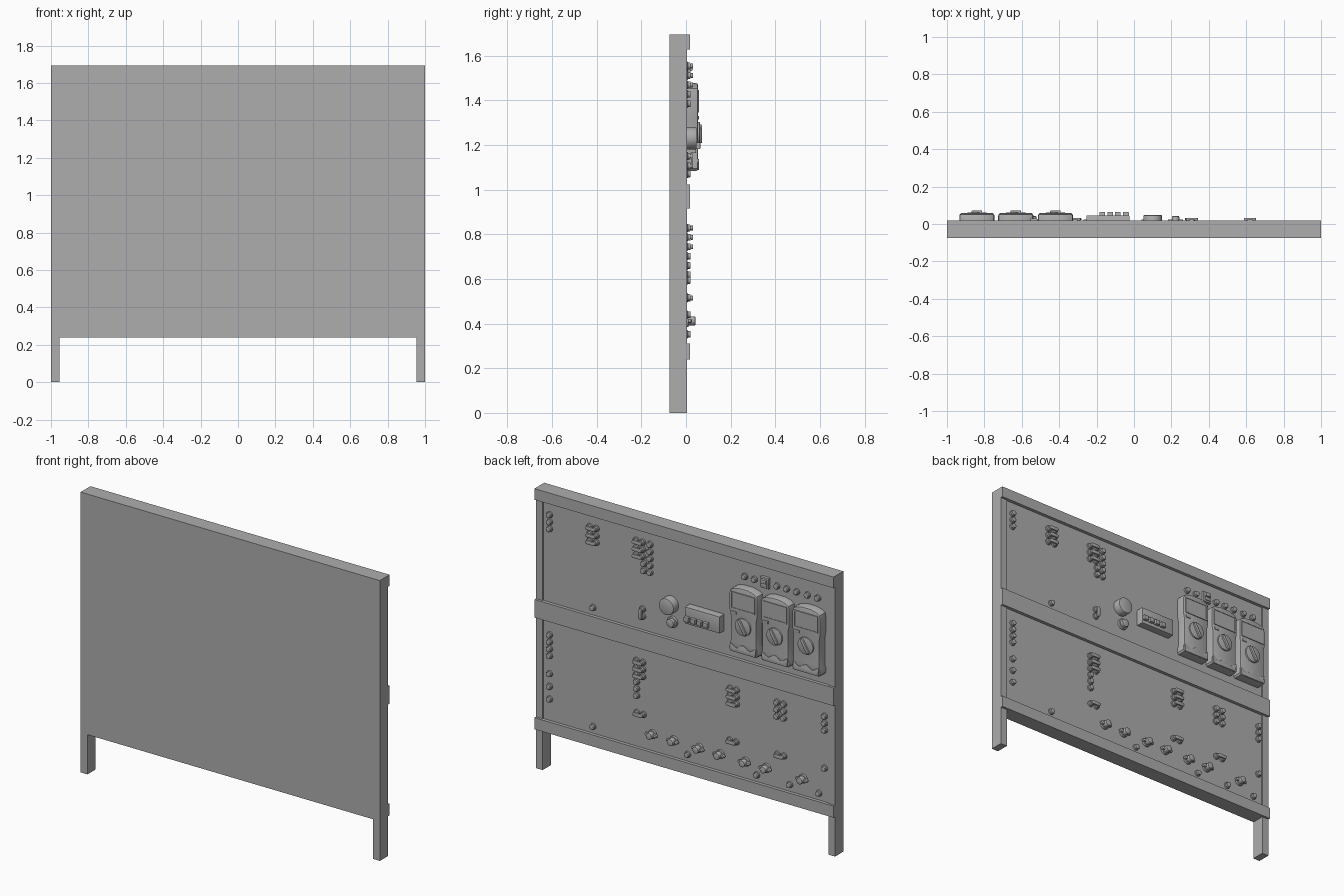
import bpy, bmesh, math

if "Cube" in bpy.data.objects:
    bpy.data.objects.remove(bpy.data.objects["Cube"])

grey = bpy.data.materials.new("plain_grey")
grey.diffuse_color = (0.42, 0.42, 0.42, 1)
grey.use_nodes = True
grey.node_tree.nodes["Principled BSDF"].inputs["Base Color"].default_value = grey.diffuse_color


def prism(bm, pts, y0, y1, bevel=0.0):
    """Extrude an x/z outline from y0 (hidden side) to y1, optionally rounding the outer rim."""
    a = [bm.verts.new((x, y0, z)) for x, z in pts]
    b = [bm.verts.new((x, y1, z)) for x, z in pts]
    n = len(pts)
    faces = [bm.faces.new(a[::-1]), bm.faces.new(b)]
    for i in range(n):
        j = (i + 1) % n
        faces.append(bm.faces.new((a[i], a[j], b[j], b[i])))
    bmesh.ops.recalc_face_normals(bm, faces=faces)
    if bevel:
        bmesh.ops.bevel(bm, geom=list(faces[1].edges), offset=bevel, segments=2,
                        profile=0.5, affect='EDGES', clamp_overlap=True)


def rect(x0, x1, z0, z1):
    return [(x0, z0), (x1, z0), (x1, z1), (x0, z1)]


def circle(x, z, r, n=20):
    return [(x + r * math.cos(2 * math.pi * i / n), z + r * math.sin(2 * math.pi * i / n)) for i in range(n)]


def stadium(x, z, half, r, angle=0.0, n=8):
    """Rounded bar outline, lying along the given angle."""
    out = []
    for s, start in ((1, -math.pi / 2), (-1, math.pi / 2)):
        for i in range(n + 1):
            t = start + math.pi * i / n
            u, v = s * half + r * math.cos(t), r * math.sin(t)
            out.append((x + u * math.cos(angle) - v * math.sin(angle),
                        z + u * math.sin(angle) + v * math.cos(angle)))
    return out


def finish(bm, name, smooth=True):
    me = bpy.data.meshes.new(name)
    bm.to_mesh(me)
    bm.free()
    me.materials.append(grey)
    if smooth:
        me.polygons.foreach_set("use_smooth", [True] * len(me.polygons))
        me.set_sharp_from_angle(angle=math.radians(35))
    ob = bpy.data.objects.new(name, me)
    bpy.context.collection.objects.link(ob)
    return ob


def slab(name, x0, x1, z0, z1, y0, y1):
    bm = bmesh.new()
    prism(bm, rect(x0, x1, z0, z1), y0, y1)
    finish(bm, name, False)


FRONT, BACK, FACE = -0.074, 0.005, -0.001

# frame: uprights, panels and the three cross rails
slab("left_upright", -1, -0.955, 0, 1.694, FRONT, BACK)
slab("right_upright", 0.955, 1, 0, 1.694, FRONT, BACK)
slab("lower_panel", -0.955, 0.955, 0.24, 0.97, FRONT, FACE)
slab("upper_panel", -0.955, 0.955, 0.97, 1.694, FRONT, FACE)
for label, z0, z1 in (("bottom", 0.24, 0.31), ("middle", 0.915, 1.024), ("top", 1.627, 1.694)):
    slab(label + "_rail", -1, 1, z0, z1, FACE - 0.002, 0.019)


# sockets: collar plus a narrower post
def socket(bm, x, z):
    prism(bm, circle(x, z, 0.019), FACE, 0.008, 0.002)
    prism(bm, circle(x, z, 0.015), 0.008, 0.02, 0.003)


# bridge plugs: two sockets joined by a rounded bar
def bridge(bm, x, z, angle=0.0):
    dx, dz = 0.022 * math.cos(angle), 0.022 * math.sin(angle)
    for s in (-1, 1):
        socket(bm, x + s * dx, z + s * dz)
        prism(bm, circle(x + s * dx, z + s * dz, 0.008, 12), 0.02, 0.024)
    prism(bm, stadium(x, z, 0.022, 0.011, angle), 0.022, 0.032, 0.003)


UP = (1.554, 1.511, 1.469)
LOW = (0.828, 0.786, 0.744)

bm = bmesh.new()
for z in UP:
    socket(bm, 0.91, z)
for z in UP + (1.427, 1.385):
    socket(bm, 0.238, z)
for z in (1.427, 1.385):
    socket(bm, 0.28, z)
for x in (-0.395, -0.46, -0.61, -0.675, -0.742, -0.814, -0.883):
    socket(bm, x, 1.53)
socket(bm, 0.62, 1.07)
finish(bm, "upper_sockets")

bm = bmesh.new()
for z in LOW + (0.702, 0.593, 0.517, 0.44):
    socket(bm, 0.91, z)
for z in (0.702, 0.66, 0.618):
    socket(bm, 0.328, z)
for z in LOW:
    for x in (-0.61, -0.655, -0.928):
        socket(bm, x, z)
socket(bm, -0.928, 0.514)
for x in (0.62, -0.013, -0.475, -0.695, -0.89):
    socket(bm, x, 0.352)
finish(bm, "lower_sockets")

bm = bmesh.new()
for z in UP:
    bridge(bm, 0.62, z)
    bridge(bm, 0.31, z)
bridge(bm, 0.288, 1.128, math.pi / 2)
for z in LOW:
    bridge(bm, 0.308, z)
    bridge(bm, -0.318, z)
for x in (0.305, -0.315, -0.635):
    bridge(bm, x, 0.514)
finish(bm, "bridge_plugs")

# selector knobs along the bottom
bm = bmesh.new()
for x in (0.222, 0.08, -0.09, -0.23, -0.4, -0.54, -0.785):
    z = 0.412
    prism(bm, circle(x, z, 0.027, 24), FACE, 0.012, 0.003)
    prism(bm, stadium(x, z, 0.031, 0.009), 0.01, 0.024, 0.003)
    prism(bm, circle(x, z, 0.02, 20), 0.012, 0.042, 0.004)
finish(bm, "selector_knobs")

# round lamp and small push button
bm = bmesh.new()
prism(bm, circle(0.1, 1.23, 0.05, 32), FACE, 0.048, 0.006)
finish(bm, "round_lamp")
bm = bmesh.new()
prism(bm, circle(0.087, 1.127, 0.033, 28), FACE, 0.014, 0.003)
prism(bm, circle(0.087, 1.127, 0.025, 24), 0.014, 0.032, 0.005)
finish(bm, "push_button")

# button box
bm = bmesh.new()
prism(bm, rect(-0.255, -0.025, 1.163, 1.264), FACE, 0.045, 0.003)
finish(bm, "button_box_body")
bm = bmesh.new()
for x in (-0.17, -0.128, -0.086, -0.043):
    prism(bm, rect(x - 0.015, x + 0.015, 1.182, 1.21), 0.044, 0.064, 0.002)
finish(bm, "button_box_buttons")

# rocker switch
bm = bmesh.new()
prism(bm, rect(-0.562, -0.508, 1.5, 1.566), FACE, 0.016, 0.003)
prism(bm, rect(-0.553, -0.517, 1.532, 1.556), 0.016, 0.03, 0.004)
prism(bm, rect(-0.553, -0.517, 1.51, 1.53), 0.016, 0.021, 0.003)
finish(bm, "rocker_switch")


# hand meters: waisted case with arched top, screen, dial and wavy foot
def mirror(right, cx):
    return [(cx + x, z) for x, z in right] + [(cx - x, z) for x, z in reversed(right)]


for i, cx in enumerate((-0.42, -0.632, -0.84)):
    tag = "meter_%d_" % (i + 1)
    case = [(0.086, 1.084), (0.094, 1.094), (0.094, 1.12), (0.087, 1.145), (0.087, 1.3),
            (0.094, 1.335), (0.094, 1.435), (0.09, 1.454), (0.07, 1.467), (0.03, 1.477)]
    bm = bmesh.new()
    prism(bm, mirror(case, cx), FACE, 0.053, 0.007)
    finish(bm, tag + "case")

    # screen: raised surround of four bars with a lower plate inside
    bm = bmesh.new()
    prism(bm, rect(cx - 0.074, cx + 0.074, 1.352, 1.44), 0.05, 0.055)
    for r in (rect(cx - 0.08, cx + 0.08, 1.44, 1.447), rect(cx - 0.08, cx + 0.08, 1.345, 1.352),
              rect(cx - 0.08, cx - 0.074, 1.352, 1.44), rect(cx + 0.074, cx + 0.08, 1.352, 1.44)):
        prism(bm, r, 0.05, 0.058)
    finish(bm, tag + "screen", False)

    # dial with grip, and a small key
    bm = bmesh.new()
    prism(bm, circle(cx, 1.25, 0.052, 32), 0.05, 0.062, 0.003)
    prism(bm, stadium(cx, 1.25, 0.036, 0.01, math.radians(60)), 0.06, 0.072, 0.003)
    finish(bm, tag + "dial")
    bm = bmesh.new()
    prism(bm, rect(cx + 0.045, cx + 0.075, 1.314, 1.33), 0.05, 0.058, 0.002)
    finish(bm, tag + "key")

    # wavy foot
    wave = [(cx + 0.088 - 0.176 * k / 24, 1.126 + 0.011 * math.cos(4 * math.pi * k / 24)) for k in range(25)]
    bm = bmesh.new()
    prism(bm, [(cx - 0.082, 1.087), (cx + 0.082, 1.087)] + wave, 0.045, 0.058, 0.003)
    finish(bm, tag + "foot")
